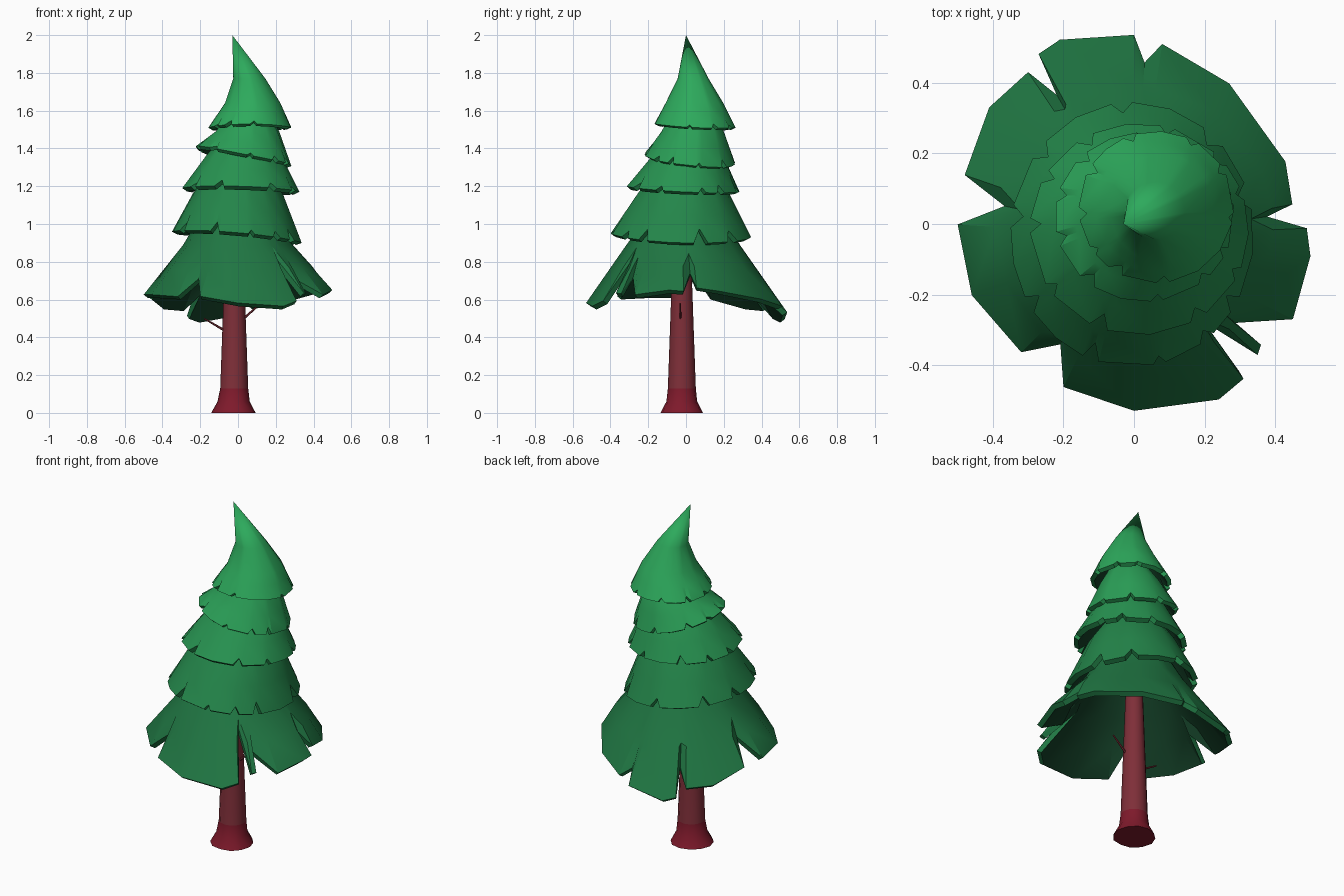
import bpy, bmesh, math, random
from mathutils import Vector

if "Cube" in bpy.data.objects:
    bpy.data.objects.remove(bpy.data.objects["Cube"])

random.seed(4)


def material(name, col):
    m = bpy.data.materials.new(name)
    m.diffuse_color = (*col, 1)
    m.use_nodes = True
    m.node_tree.nodes["Principled BSDF"].inputs["Base Color"].default_value = m.diffuse_color
    return m


def finish(bm, name, mats, angle=30, thick=0):
    me = bpy.data.meshes.new(name)
    bm.to_mesh(me)
    bm.free()
    ob = bpy.data.objects.new(name, me)
    bpy.context.collection.objects.link(ob)
    for m in mats:
        me.materials.append(m)
    bpy.ops.object.select_all(action='DESELECT')
    ob.select_set(True)
    bpy.context.view_layer.objects.active = ob
    if thick:      # give the shell thickness before shading, so its hem stays crisp
        mod = ob.modifiers.new("thickness", 'SOLIDIFY')
        mod.thickness = thick
        mod.offset = -1
        mod.material_offset = 1        # dark lining
        bpy.ops.object.modifier_apply(modifier=mod.name)
    bpy.ops.object.shade_smooth_by_angle(angle=math.radians(angle))


def ring_point(ring, a):
    """Ellipse ring; its height is one number or (right, back, left, front)."""
    cx, cy, rx, ry, z = ring
    c, s = math.cos(a), math.sin(a)
    if isinstance(z, tuple):
        r, b, l, f = z
        z = (r + b + l + f) / 4 + (r - l) / 2 * c + (b - f) / 2 * s \
            + (r + l - b - f) / 4 * math.cos(2 * a)
    return Vector((cx + rx * c, cy + ry * s, z))


def bridge(bm, loops):
    """Join rings listed from top to bottom."""
    n = len(loops[0])
    faces = []
    for up, lo in zip(loops, loops[1:]):
        for i in range(n):
            j = (i + 1) % n
            faces.append(bm.faces.new((up[i], lo[i], lo[j], up[j])))
    return faces


def notched_rim(notches):
    """Columns (angle, depth) from V notches (angle, half width, depth)."""
    cols = []
    for k, (a, w, d) in enumerate(notches):
        nxt = notches[(k + 1) % len(notches)]
        end = nxt[0] - nxt[1] + (360 if k == len(notches) - 1 else 0)
        cols += [(a - w, 0), (a, d)]
        steps = max(1, round((end - a - w) / 20))
        cols += [(a + w + (end - a - w) * i / steps, 0) for i in range(steps)]
    return [(math.radians(a), d) for a, d in cols]


def tier(name, rings, cols, mat, thick=0.03, sag=0.02):
    bm = bmesh.new()
    *upper, mid, rim = rings
    loops = [[bm.verts.new(ring_point(r, a)) for a, d in cols] for r in upper + [mid]]
    crease, edge = [], []
    for a, d in cols:
        hi, lo = ring_point(mid, a), ring_point(rim, a)
        crease.append(bm.verts.new(lo.lerp(hi, min(0.96, max(0.55, d + 0.2)))))
        p = lo.lerp(hi, d)              # notches cut up along the slope and dip in
        if d > 0.1:
            p.z -= sag * 4 * d * (1 - d)
        edge.append(bm.verts.new(p))
    bridge(bm, loops + [crease, edge])
    bmesh.ops.remove_doubles(bm, verts=bm.verts, dist=1e-4)
    finish(bm, name, [mat, lining], thick=thick)


greens = [material("green_%d" % i, (0.014 + 0.003 * i, 0.18 + 0.055 * i, 0.055 + 0.013 * i))
          for i in range(5)]
lining = material("lining", (0.006, 0.045, 0.018))
bark = material("bark", (0.21, 0.028, 0.04))
root = material("root", (0.21, 0.010, 0.024))

# bottom skirt: wide uneven panels, outline seen from above
outline = [(.49, -.01), (.38, .03), (.45, .06), (.43, .18), (.27, .40), (.08, .51),
           (.03, .46), (0, .535), (-.21, .52), (-.27, .48), (-.22, .37), (-.30, .43),
           (-.41, .33), (-.48, .14), (-.37, .06), (-.50, 0), (-.46, -.20), (-.32, -.36),
           (-.21, -.33), (-.20, -.46), (0, -.53), (.24, -.50), (.31, -.44), (.20, -.26),
           (.35, -.37), (.36, -.34), (.29, -.27), (.45, -.27), (.50, -.09)]
skirt = [(math.atan2(y, x), (0.52 - math.hypot(x, y)) / 0.225) for x, y in outline]
tier("bottom_branches", [(0, 0, .19, .19, 1.06), (0, -.015, .29, .30, .89),
                         (0, 0, .52, .52, (.635, .555, .60, .595))], skirt, greens[0],
     sag=0.055)

# middle tiers
tier("second_branches", [(0, -.01, .16, .16, 1.28), (0, -.015, .24, .245, 1.16),
                         (-.005, -.03, .345, .375, (.90, .93, .96, .955))],
     notched_rim([(17, 6, .36), (48, 6, .3), (95, 5, .25), (140, 5, .3), (172, 5, .3),
                  (212, 4, .3), (250, 4, .33), (283, 3, .15), (308, 4, .2), (328, 4, .3)]),
     greens[1])
tier("third_branches", [(.03, .01, .1, .1, 1.48), (.03, .01, .2, .19, 1.36),
                        (.015, -.015, .31, .30, (1.17, 1.17, 1.19, 1.20))],
     notched_rim([(20, 4, .2), (42, 5, .3), (75, 4, .25), (120, 5, .3), (150, 4, .25),
                  (178, 4, .25), (215, 4, .2), (248, 5, .3), (303, 5, .25), (335, 4, .2)]),
     greens[2])
tier("fourth_branches", [(.06, .03, .1, .1, 1.6), (.05, .035, .17, .165, 1.49),
                         (.03, .02, .255, .24, (1.31, 1.32, 1.41, 1.37))],
     notched_rim([(12, 4, .15), (50, 5, .3), (90, 5, .25), (135, 5, .3), (165, 5, .25),
                  (195, 5, .25), (230, 6, .3), (278, 4, .2), (312, 5, .25), (335, 4, .3)]),
     greens[3], 0.025)

# bent pointed top
tier("tree_top", [(-.03, 0, 0, 0, 2.0), (.06, .038, .085, .082, 1.77),
                  (.078, .045, .147, .153, 1.64),
                  (.063, .048, .22, .215, (1.51, 1.51, 1.51, 1.53))],
     notched_rim([(30, 5, .3), (62, 5, .25), (110, 5, .25), (150, 5, .3), (185, 5, .25),
                  (215, 4, .2), (238, 6, .35), (275, 5, .3), (352, 4, .2)]),
     greens[4], 0.025)

# trunk with flared root
bm = bmesh.new()
N = 12
wobble = [random.uniform(0.95, 1.06) for _ in range(N)]
loops = []
for r, z in [(.045, .95), (.059, .55), (.074, .13), (.084, .06), (.116, 0)]:
    loops.append([bm.verts.new(ring_point(
        (-.02, -.022, r * (w if z < .1 else 1), r * (w if z < .1 else 1), z),
        2 * math.pi * i / N)) for i, w in enumerate(wobble)])
faces = bridge(bm, loops)
for f in faces[2 * N:]:
    f.material_index = 1
bm.faces.new(loops[0])
base = bm.faces.new(loops[-1][::-1])
base.material_index = 1
finish(bm, "trunk", [bark, root], 40)

# small bare twigs
for name, a, b in [("left_twig", (-.06, -.03, .43), (-.18, -.03, .50)),
                   ("right_twig", (.02, -.03, .49), (.12, -.03, .58))]:
    a, b = Vector(a), Vector(b)
    bpy.ops.mesh.primitive_cone_add(vertices=6, radius1=.007, radius2=.004,
                                    depth=(b - a).length, location=(a + b) / 2)
    ob = bpy.context.object
    ob.name = name
    ob.rotation_euler = (b - a).to_track_quat('Z', 'Y').to_euler()
    ob.data.materials.append(bark)
